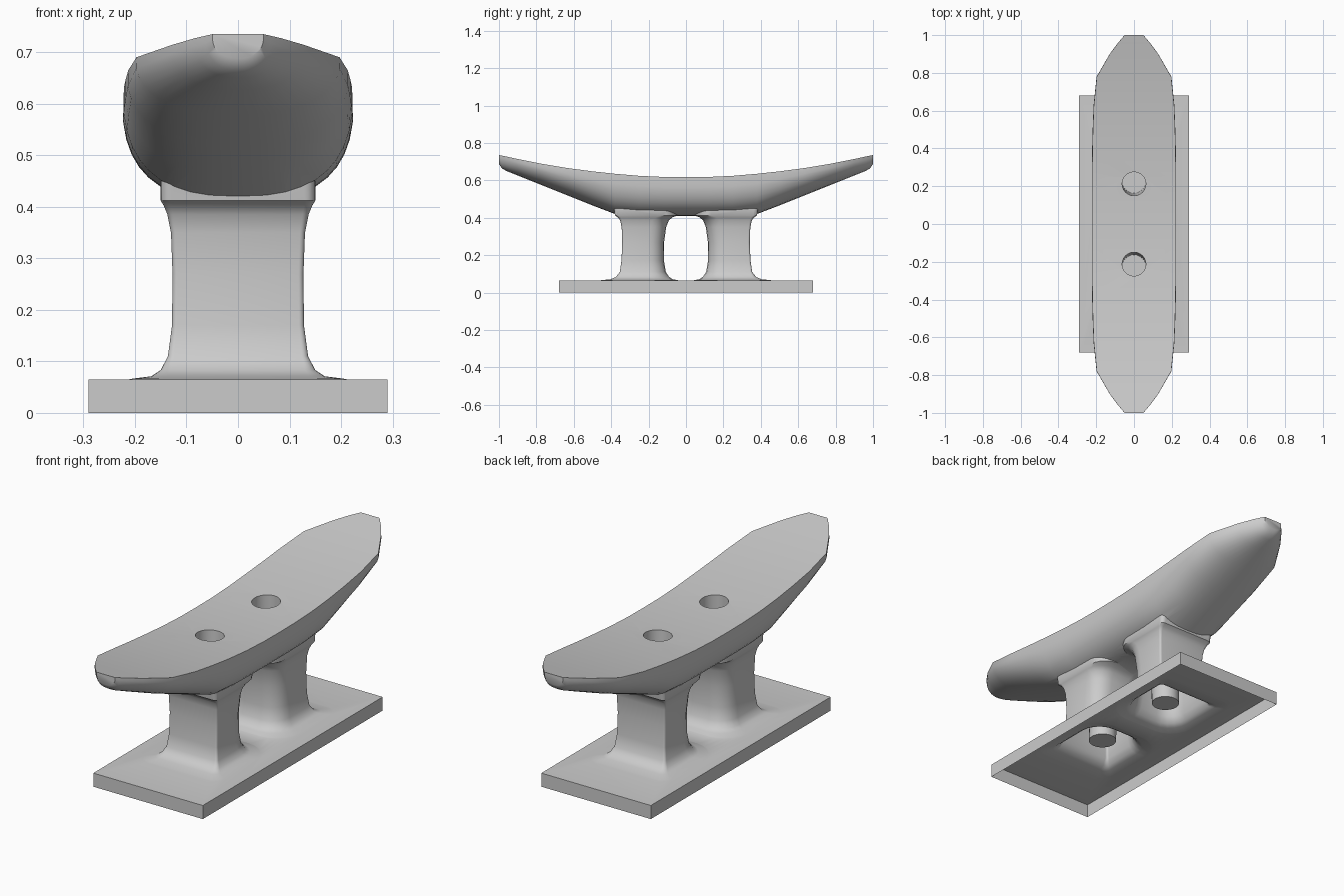
import bpy, bmesh
from math import sin, cos, pi

if "Cube" in bpy.data.objects:
    bpy.data.objects.remove(bpy.data.objects["Cube"])


def loft(name, rings):
    """Closed solid skinned through rings of equal point count."""
    bm = bmesh.new()
    rows = [[bm.verts.new(p) for p in ring] for ring in rings]
    n = len(rows[0])
    for a, b in zip(rows, rows[1:]):
        for i in range(n):
            j = (i + 1) % n
            bm.faces.new((a[i], a[j], b[j], b[i]))
    bm.faces.new(rows[0][::-1])
    bm.faces.new(rows[-1])
    bmesh.ops.recalc_face_normals(bm, faces=bm.faces)
    mesh = bpy.data.meshes.new(name)
    bm.to_mesh(mesh)
    bm.free()
    ob = bpy.data.objects.new(name, mesh)
    bpy.context.collection.objects.link(ob)
    return ob


def horn_ring(y, w, top, bottom, n):
    """Flat-topped section with a superelliptic belly."""
    pts = []
    for i in range(21):
        t = pi * i / 20
        c, s = cos(t), max(sin(t), 0)
        x = w * abs(c) ** (2 / n) * (1 if c > 0 else -1)
        z = top - (top - bottom) * s ** (2 / n)
        if i in (0, 20):
            x *= 0.985
        pts.append((x, y, z))
    return pts


def post_ring(z, w, y0, y1, r_in, r_out, side):
    """Rectangle with softly rounded inner corners and tight outer ones."""
    pts = []
    corners = ((w, y1, r_out, 0), (-w, y1, r_out, 1), (-w, y0, r_in, 2), (w, y0, r_in, 3))
    for x, y, r, q in corners:
        cx = x - r if x > 0 else x + r
        cy = y - r if y == y1 else y + r
        for k in range(6):
            a = (q + k / 5) * pi / 2
            pts.append((cx + r * cos(a), side * (cy + r * sin(a)), z))
    return pts


def combine(target, other, operation):
    mod = target.modifiers.new(operation.lower(), 'BOOLEAN')
    mod.operation = operation
    mod.solver = 'EXACT'
    mod.object = other
    bpy.context.view_layer.objects.active = target
    bpy.ops.object.modifier_apply(modifier=mod.name)
    bpy.data.objects.remove(other)


# Horn: y, half width, top, bottom, section exponent
half = [(0.12, .225, .618, .410, 2.7), (0.25, .225, .624, .411, 2.7),
        (0.38, .224, .635, .420, 2.65), (0.50, .221, .648, .466, 2.5),
        (0.63, .216, .665, .518, 2.4), (0.78, .200, .690, .578, 2.3),
        (0.90, .130, .714, .626, 2.3), (0.96, .085, .727, .650, 2.3),
        (0.985, .063, .732, .665, 2.4), (1.0, .050, .735, .688, 2.5)]
stations = [(-h[0],) + h[1:] for h in reversed(half)] + [(0, .225, .617, .410, 2.7)] + half
cleat = loft("cleat", [horn_ring(*s) for s in stations])

# Posts flaring into plate and horn: z, half width, inner y, outer y, inner radius, outer radius
levels = [(.055, .255, .025, .52, .13, .08), (.0665, .205, .045, .45, .12, .05),
          (.071, .168, .072, .405, .11, .03), (.083, .150, .090, .375, .10, .02),
          (.11, .136, .108, .354, .09, .012), (.17, .128, .118, .345, .085, .01),
          (.27, .127, .117, .341, .085, .01), (.35, .130, .106, .344, .085, .01),
          (.385, .137, .092, .352, .09, .012), (.402, .144, .073, .364, .09, .015),
          (.412, .150, .045, .380, .09, .02), (.45, .150, .040, .385, .09, .02)]
for side in (1, -1):
    post = loft("post", [post_ring(*lv, side) for lv in levels])
    combine(cleat, post, 'UNION')

# Base plate
plate = loft("plate", [[(x, y, z) for x, y in ((.29, .68), (-.29, .68), (-.29, -.68), (.29, -.68))]
                       for z in (0, .065)])
combine(cleat, plate, 'UNION')

# Blind bolt holes, slightly splayed
for side in (1, -1):
    hole = loft("bolt_hole", [[(.063 * cos(k * pi / 12), side * yc + .063 * sin(k * pi / 12), z)
                               for k in range(24)] for z, yc in ((.10, .226), (.80, .208))])
    combine(cleat, hole, 'DIFFERENCE')

# Open the underside so the casting is a hollow shell
bm = bmesh.new()
bm.from_mesh(cleat.data)
under = [f for f in bm.faces if all(v.co.z < 1e-4 for v in f.verts)]
bmesh.ops.delete(bm, geom=under, context='FACES')
bm.to_mesh(cleat.data)
bm.free()

# Smooth casting with crisp edges
bpy.ops.object.select_all(action='DESELECT')
cleat.select_set(True)
bpy.context.view_layer.objects.active = cleat
bpy.ops.object.shade_smooth_by_angle(angle=0.7)
